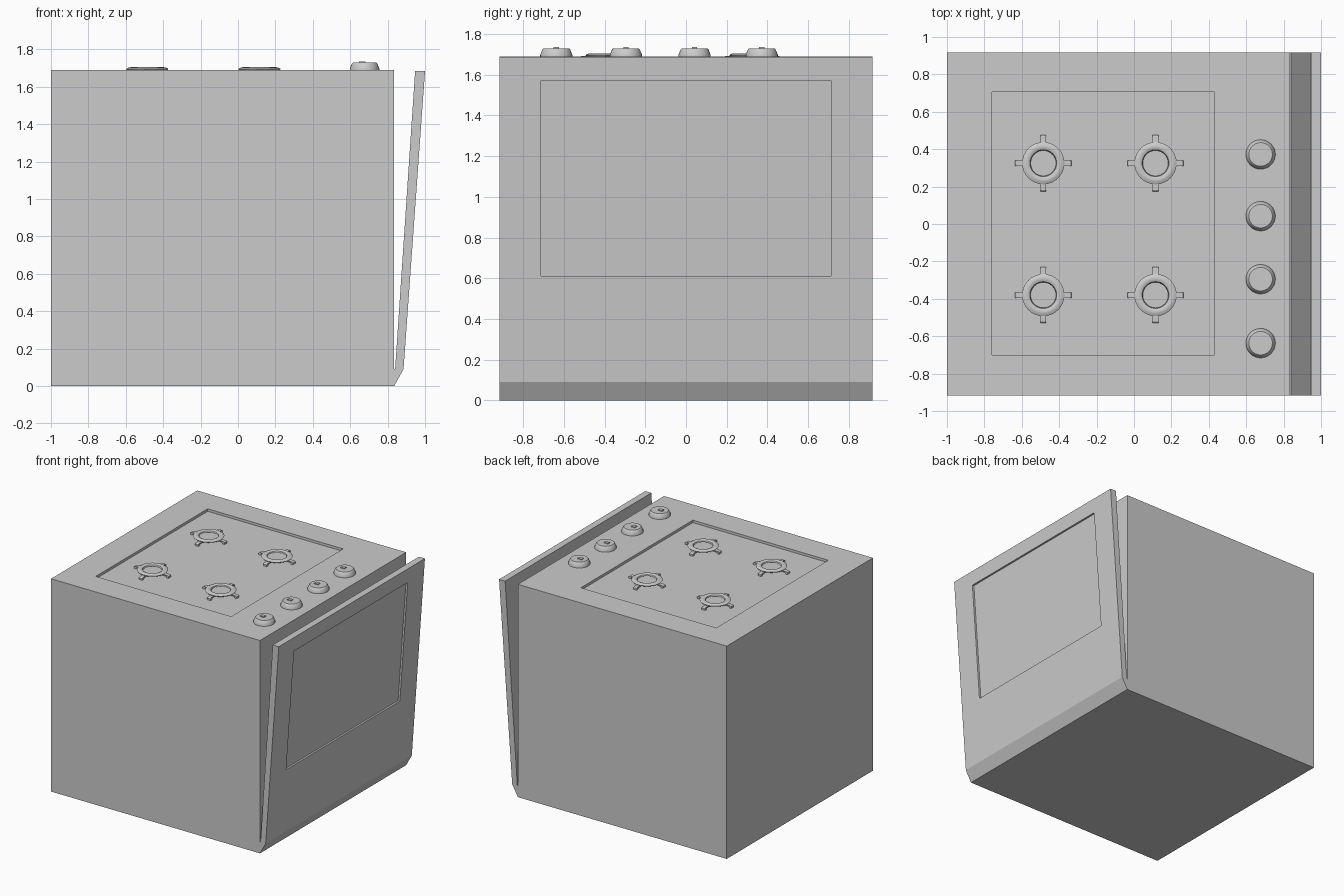
import bpy, bmesh, math
from mathutils import Matrix

if "Cube" in bpy.data.objects:
    bpy.data.objects.remove(bpy.data.objects["Cube"])


def obj(name, bm):
    bmesh.ops.recalc_face_normals(bm, faces=bm.faces)
    me = bpy.data.meshes.new(name)
    bm.to_mesh(me)
    bm.free()
    o = bpy.data.objects.new(name, me)
    bpy.context.collection.objects.link(o)
    return o


def prism(name, prof, y0, y1):
    """Extrude an x-z outline along y."""
    bm = bmesh.new()
    f = bm.faces.new([bm.verts.new((x, y0, z)) for x, z in prof])
    r = bmesh.ops.extrude_face_region(bm, geom=[f])
    vs = [v for v in r["geom"] if isinstance(v, bmesh.types.BMVert)]
    bmesh.ops.translate(bm, verts=vs, vec=(0, y1 - y0, 0))
    return obj(name, bm)


def lathe(bm, prof, cx, cy, n=32, closed=False):
    """Spin an r-z outline around a vertical axis; open outlines get a top cap."""
    rings = []
    for r, z in prof:
        rings.append([bm.verts.new((cx + r * math.cos(2 * math.pi * i / n),
                                    cy + r * math.sin(2 * math.pi * i / n), z)) for i in range(n)])
    pairs = list(zip(rings, rings[1:])) + ([(rings[-1], rings[0])] if closed else [])
    for a, b in pairs:
        for i in range(n):
            j = (i + 1) % n
            f = bm.faces.new((a[i], a[j], b[j], b[i]))
            f.smooth = True
    if not closed:
        bm.faces.new(rings[0])
        bm.faces.new(rings[-1])


def smooth(o):
    bpy.ops.object.select_all(action='DESELECT')
    o.select_set(True)
    bpy.context.view_layer.objects.active = o
    bpy.ops.object.shade_smooth_by_angle(angle=math.radians(35))


def carve(target, cutter):
    cutter.hide_render = True
    cutter.hide_viewport = True
    cutter.display_type = 'WIRE'
    m = target.modifiers.new("recess", 'BOOLEAN')
    m.operation = 'DIFFERENCE'
    m.solver = 'EXACT'
    m.object = cutter


TOP, W, FLOOR = 1.69, 0.917, 1.67

# Cabinet with the leaning oven door, joined at the bottom
body = prism("stove_body", [(-1, 0), (0.835, 0), (0.885, 0.09), (1, 1.685), (0.947, 1.685),
                            (0.84, 0.09), (0.835, 0.09), (0.835, TOP), (-1, TOP)], -W, W)

# Hob recess
carve(body, prism("hob_cutter", [(-0.76, FLOOR), (0.43, FLOOR), (0.43, 1.8), (-0.76, 1.8)], -0.70, 0.705))


# Door window recess, parallel to the leaning door
def door_x(z):
    return 0.885 + (z - 0.09) * 0.115 / 1.595


z0, z1, d = 0.61, 1.57, 0.015
carve(body, prism("window_cutter", [(door_x(z0) - d, z0), (door_x(z0) + 0.1, z0),
                                    (door_x(z1) + 0.1, z1), (door_x(z1) - d, z1)], -0.713, 0.713))

# Gas burners: flattened ring on four bent feet
for i, (cx, cy) in enumerate([(x, y) for x in (-0.485, 0.115) for y in (0.325, -0.38)]):
    bm = bmesh.new()
    lathe(bm, [(0.068, 1.690), (0.072, 1.699), (0.085, 1.705), (0.098, 1.704),
               (0.113, 1.696), (0.108, 1.689), (0.09, 1.686)], cx, cy, 32, True)
    smooth(obj(f"burner_ring_{i + 1}", bm))
    for k in range(4):
        foot = prism(f"burner_foot_{i + 1}_{k + 1}",
                     [(0.09, 1.682), (0.128, 1.682), (0.136, FLOOR - 0.002), (0.15, FLOOR - 0.002),
                      (0.15, 1.684), (0.142, 1.69), (0.09, 1.692)], -0.015, 0.015)
        foot.matrix_world = Matrix.Translation((cx, cy, 0)) @ Matrix.Rotation(k * math.pi / 2, 4, 'Z')

# Control knobs with a small pointer on top
for i, y in enumerate((0.372, 0.042, -0.295, -0.637)):
    bm = bmesh.new()
    lathe(bm, [(0.079, TOP - 0.003), (0.079, 1.697), (0.068, 1.724), (0.063, 1.729)], 0.677, y)
    smooth(obj(f"knob_{i + 1}", bm))
    bm = bmesh.new()
    bmesh.ops.create_cube(bm, size=1, matrix=Matrix.Translation((0.665, y, 1.73))
                          @ Matrix.Diagonal((0.035, 0.025, 0.012, 1)))
    obj(f"knob_pointer_{i + 1}", bm)
